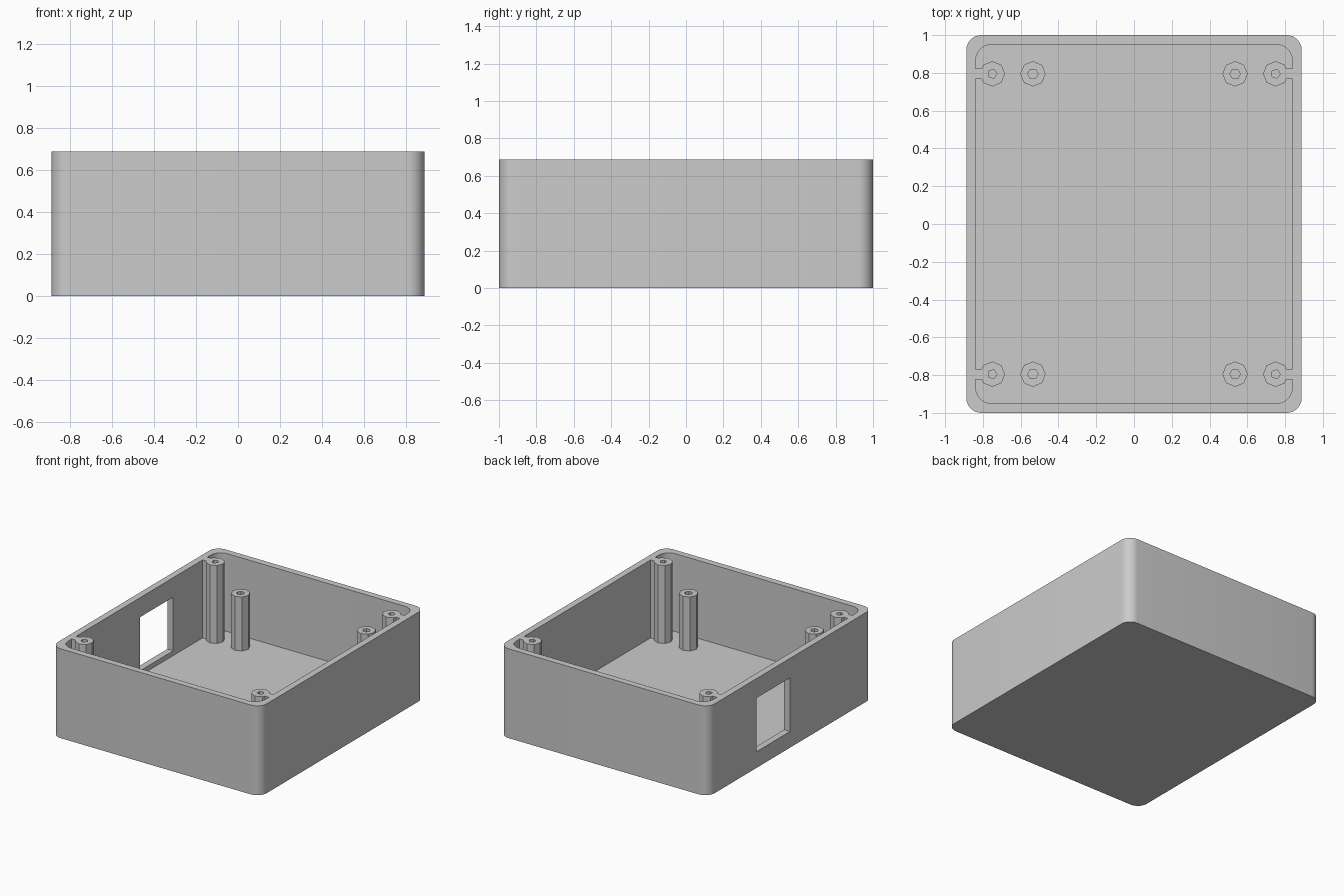
import bpy, bmesh
from math import sin, cos, pi, radians
from mathutils import Matrix

if "Cube" in bpy.data.objects:
    bpy.data.objects.remove(bpy.data.objects["Cube"], do_unlink=True)

HX, HY, H = 0.888, 1.0, 0.687    # half width, half depth, height
WALL, FLOOR = 0.05, 0.088
POST_Y = 0.795

grey = bpy.data.materials.new("plain grey")
grey.use_nodes = True
colour = (0.6, 0.6, 0.6, 1)
grey.diffuse_color = colour
grey.node_tree.nodes["Principled BSDF"].inputs["Base Color"].default_value = colour


def finish(name, bm):
    bmesh.ops.recalc_face_normals(bm, faces=bm.faces)
    mesh = bpy.data.meshes.new(name)
    bm.to_mesh(mesh)
    bm.free()
    mesh.materials.append(grey)
    ob = bpy.data.objects.new(name, mesh)
    bpy.context.collection.objects.link(ob)
    return ob


def rounded_block(name, hx, hy, r, z0, z1, steps=8):
    bm = bmesh.new()
    ring = []
    for q, (sx, sy) in enumerate([(1, 1), (-1, 1), (-1, -1), (1, -1)]):
        for i in range(steps + 1):
            a = (q + i / steps) * pi / 2
            ring.append(bm.verts.new((sx * (hx - r) + r * cos(a),
                                      sy * (hy - r) + r * sin(a), z0)))
    base = bm.faces.new(ring)
    top = bmesh.ops.extrude_face_region(bm, geom=[base])["geom"]
    bmesh.ops.translate(bm, vec=(0, 0, z1 - z0),
                        verts=[g for g in top if isinstance(g, bmesh.types.BMVert)])
    return finish(name, bm)


def block(name, lo, hi):
    bm = bmesh.new()
    size = [b - a for a, b in zip(lo, hi)]
    mid = [(a + b) / 2 for a, b in zip(lo, hi)]
    bmesh.ops.create_cube(bm, size=1, matrix=Matrix.Translation(mid) @ Matrix.Diagonal((*size, 1)))
    return finish(name, bm)


def prism(name, x, y, r, sides, z0, z1):
    bm = bmesh.new()
    # Turn the prism so a corner points along +x
    first = bmesh.ops.create_circle(bm, cap_ends=True, radius=r, segments=sides)["verts"]
    bmesh.ops.rotate(bm, verts=first, cent=(0, 0, 0), matrix=Matrix.Rotation(-pi / 2, 3, "Z"))
    bmesh.ops.translate(bm, verts=first, vec=(x, y, z0))
    top = bmesh.ops.extrude_face_region(bm, geom=bm.faces[:])["geom"]
    bmesh.ops.translate(bm, vec=(0, 0, z1 - z0),
                        verts=[g for g in top if isinstance(g, bmesh.types.BMVert)])
    return finish(name, bm)


def cut(ob, cutter):
    cutter.hide_render = True
    mod = ob.modifiers.new("cut", "BOOLEAN")
    mod.operation, mod.solver, mod.object = "DIFFERENCE", "EXACT", cutter
    bpy.context.view_layer.objects.active = ob
    bpy.ops.object.modifier_apply(modifier=mod.name)
    bpy.data.objects.remove(cutter, do_unlink=True)


# Open tray with rounded corners and a square opening in one side
tray = rounded_block("tray", HX, HY, 0.08, 0, H)
cut(tray, rounded_block("cavity", HX - WALL, HY - WALL, 0.085, FLOOR, H + 0.2))
cut(tray, block("opening", (-HX - 0.1, 0.005, 0.125), (-HX + 0.15, 0.41, 0.537)))
for ob in bpy.context.selected_objects:
    ob.select_set(False)
tray.select_set(True)
bpy.context.view_layer.objects.active = tray
bpy.ops.object.shade_smooth_by_angle(angle=radians(30))

# Posts in each corner: a tall lid post tied to the wall, a shorter board post
for sx, side in ((-1, "right"), (1, "left")):
    for sy, end in ((-1, "front"), (1, "back")):
        y = sy * POST_Y
        for kind, x, top, hole, sides in (("lid", 0.75, H, 0.025, 5),
                                          ("board", 0.535, 0.503, 0.028, 6)):
            post = prism(f"{end}_{side}_{kind}_post", sx * x, y, 0.067, 8, FLOOR - 0.01, top)
            cut(post, prism("screw_hole", sx * x, y, hole, sides, FLOOR, top + 0.1))
        # Web joining the lid post to the wall
        xs = sorted((sx * 0.8, sx * (HX - WALL + 0.01)))
        block(f"{end}_{side}_web", (xs[0], y - 0.028, FLOOR - 0.01), (xs[1], y + 0.028, H))
